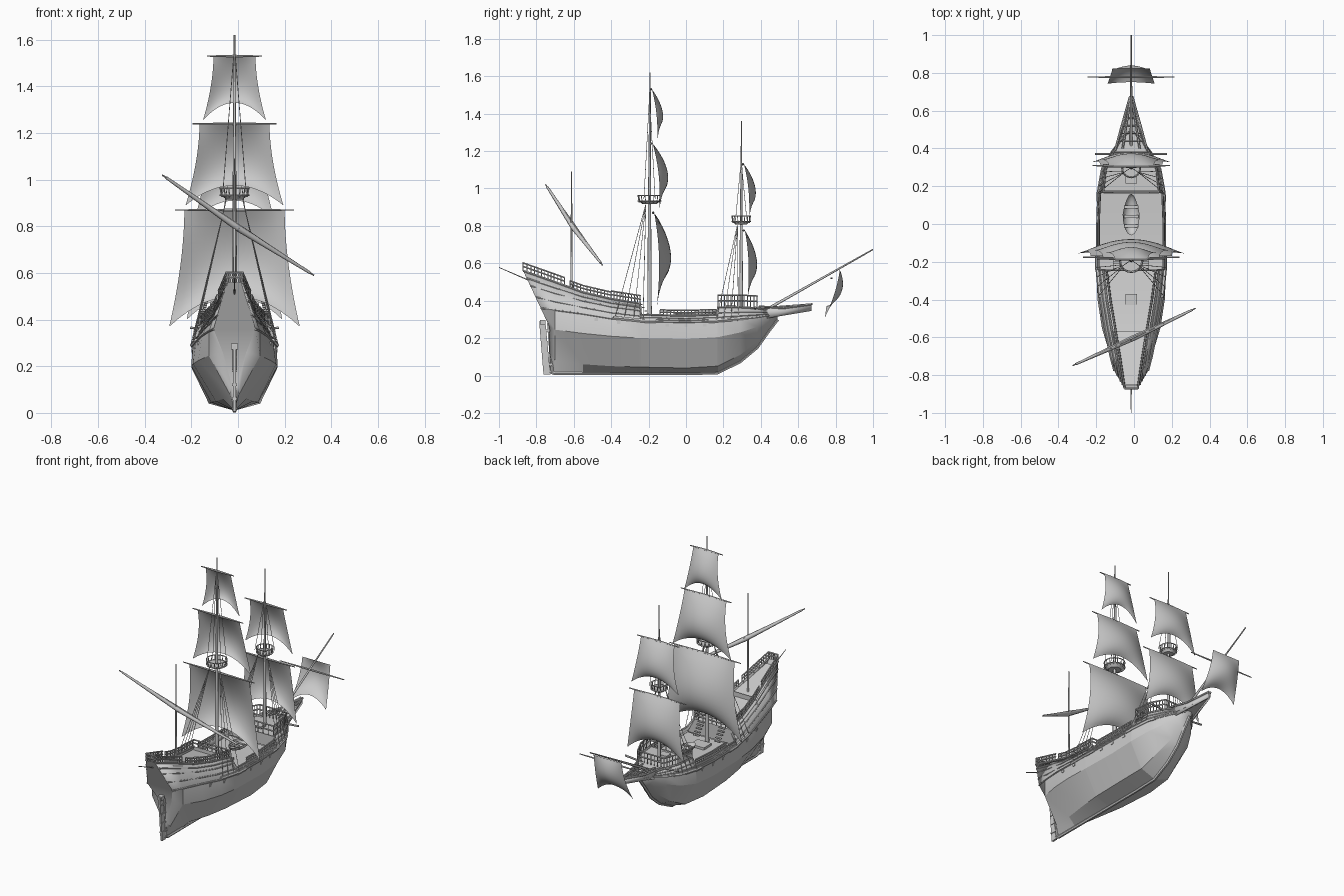
import bpy, bmesh, math
from mathutils import Vector, Matrix

cube = bpy.data.objects.get("Cube")
if cube:
    bpy.data.objects.remove(cube)

CX = -0.015  # centreline of the ship
grey = bpy.data.materials.new("plain grey")
grey.use_nodes = True
grey.diffuse_color = (0.6, 0.6, 0.6, 1)
grey.node_tree.nodes["Principled BSDF"].inputs["Base Color"].default_value = (0.6, 0.6, 0.6, 1)


def finish(name, mesh, angle=30):
    mesh.materials.clear()
    mesh.materials.append(grey)
    ob = bpy.data.objects.new(name, mesh)
    ob.location.x = CX
    bpy.context.collection.objects.link(ob)
    bpy.ops.object.select_all(action='DESELECT')
    ob.select_set(True)
    bpy.context.view_layer.objects.active = ob
    bpy.ops.object.shade_smooth_by_angle(angle=math.radians(angle))
    return ob


def from_bm(name, bm, angle=30):
    mesh = bpy.data.meshes.new(name)
    bm.to_mesh(mesh)
    bm.free()
    return finish(name, mesh, angle)


def tubes(name, paths, r, taper=1.0, res=1):
    """Round bars along point lists, tapering towards their ends."""
    cu = bpy.data.curves.new(name, 'CURVE')
    cu.dimensions, cu.fill_mode = '3D', 'FULL'
    cu.bevel_depth, cu.bevel_resolution, cu.use_fill_caps = r, res, True
    for path in paths:
        sp = cu.splines.new('POLY')
        sp.points.add(len(path) - 1)
        for i, p in enumerate(path):
            sp.points[i].co = (*p, 1)
            sp.points[i].radius = 1 + (taper - 1) * i / (len(path) - 1)
    tmp = bpy.data.objects.new("tube_path", cu)
    bpy.context.collection.objects.link(tmp)
    graph = bpy.context.evaluated_depsgraph_get()
    mesh = bpy.data.meshes.new_from_object(tmp.evaluated_get(graph))
    bpy.data.objects.remove(tmp)
    return finish(name, mesh, 50)


def boxes(name, items):
    """Boxes given as (centre, size) pairs."""
    bm = bmesh.new()
    for c, s in items:
        bmesh.ops.create_cube(bm, size=1, matrix=Matrix.Translation(c) @ Matrix.Diagonal((*s, 1)))
    return from_bm(name, bm)


def grid(name, rows, angle=30, thick=0):
    """Skin of quads through rows of points."""
    bm = bmesh.new()
    vs = [[bm.verts.new(p) for p in row] for row in rows]
    for a, b in zip(vs, vs[1:]):
        for i in range(len(a) - 1):
            bm.faces.new((a[i], a[i + 1], b[i + 1], b[i]))
    bmesh.ops.remove_doubles(bm, verts=bm.verts, dist=1e-5)
    bmesh.ops.recalc_face_normals(bm, faces=bm.faces)
    ob = from_bm(name, bm, angle)
    if thick:
        mod = ob.modifiers.new("thickness", 'SOLIDIFY')
        mod.thickness, mod.offset = thick, -1


def both(path):
    return [path, [(-x, y, z) for x, y, z in path]]


# Hull sections: y, then (half width, height) for keel, bilge, widest line, deck line, sheer
STATIONS = [
    (-.88, (0, .02), (.012, .12), (.05, .26), (.09, .36), (.035, .56)),
    (-.70, (0, .01), (.02, .08), (.11, .245), (.11, .35), (.06, .50)),
    (-.55, (0, .01), (.05, .06), (.155, .225), (.14, .33), (.085, .445)),
    (-.40, (0, .01), (.08, .05), (.178, .21), (.165, .305), (.11, .41)),
    (-.245, (0, .01), (.10, .045), (.185, .20), (.18, .29), (.13, .385)),
    (-.24, (0, .01), (.10, .045), (.185, .20), (.18, .29), (.172, .325)),
    (0, (0, .01), (.11, .04), (.185, .195), (.18, .285), (.172, .32)),
    (.165, (0, .015), (.10, .05), (.18, .205), (.172, .29), (.165, .325)),
    (.17, (0, .015), (.10, .05), (.18, .205), (.172, .29), (.148, .365)),
    (.29, (0, .075), (.08, .11), (.15, .23), (.15, .30), (.135, .365)),
    (.38, (0, .15), (.045, .18), (.10, .26), (.105, .31), (.095, .36)),
    (.44, (0, .235), (.02, .25), (.05, .285), (.06, .32), (.06, .35)),
    (.49, (0, .30), (.004, .305), (.008, .315), (.012, .33), (.014, .345)),
]


def P(y, k):
    """Point on the left side at length y and section position k."""
    i = max(j for j in range(len(STATIONS) - 1) if STATIONS[j][0] <= y + 1e-6)
    a, b = STATIONS[i], STATIONS[i + 1]
    j = min(int(k), 3)
    low, high = (Vector(s[j + 1]).lerp(Vector(s[j + 2]), k - j) for s in (a, b))
    w, z = low.lerp(high, (y - a[0]) / (b[0] - a[0]))
    rake = max(0, (-.70 - y) / .18) * .15 * min(1, 1 - (z - .26) / .32)
    return (w, y + rake, z)


def side(y0, y1, k, dz=0.0):
    ys = sorted({y0, y1} | {s[0] for s in STATIONS if y0 < s[0] < y1})
    return [(x, y, z + dz) for x, y, z in (P(y, k) for y in ys)]


# Hull shell with closed stern and bow
rows = []
for s in STATIONS:
    half = [P(s[0], k) for k in (4, 3, 2, 1, 0)]
    rows.append(half + [(-x, y, z) for x, y, z in half[-2::-1]])
grid("hull", rows, 22, 0.006)
for name, row in (("transom", rows[0]), ("bow_cap", rows[-1])):
    grid(name, [row[:5], row[:3:-1]])

# Keel, stem, wales
tubes("keel_and_stem", [side(-.88, .49, 0)], 0.01)
for k, r in ((3, .005), (3.3, .004), (3.6, .004), (4, .006)):
    tubes("wale", both(side(-.88, .48, k)), r)
tubes("upper_wale", both(side(-.88, -.245, 3.8)), .005)
tubes("channel", both(side(-.39, -.16, 3.05)) + both(side(.12, .33, 3.05)), .011)

# Rudder, hinges and tiller port
bm = bmesh.new()
f = bm.faces.new([bm.verts.new((-.006, y, z)) for y, z in
                  ((-.785, .29), (-.752, .29), (-.725, .005), (-.762, .005))])
ext = bmesh.ops.extrude_face_region(bm, geom=[f])
bmesh.ops.translate(bm, vec=(.012, 0, 0), verts=[v for v in ext['geom'] if isinstance(v, bmesh.types.BMVert)])
bmesh.ops.recalc_face_normals(bm, faces=bm.faces)
from_bm("rudder", bm)
boxes("rudder_hinge", [((0, -.742, z), (.02, .05, .01)) for z in (.06, .12, .18, .24)])
tubes("stern_post", [[(0, -.735, .28), (0, -.715, .012)]], .009)
boxes("tiller_port", [((0, -.765, .285), (.03, .03, .025))])


# Decks and bulkheads
def deck(name, y0, y1, k, dz=0.0):
    grid(name, [[(-x, y, z), (x, y, z)] for x, y, z in side(y0, y1, k, dz)])


deck("waist_deck", -.24, .165, 3)
deck("quarter_deck", -.57, -.245, 3.75)
deck("poop_deck", -.88, -.57, 3.8, .015)
deck("forecastle_deck", .17, .49, 3.9)
for name, y, ka in (("quarter_bulkhead", -.245, 3), ("fore_bulkhead", .17, 3), ("poop_bulkhead", -.57, 3.6)):
    grid(name, [[(-x, y, z), (x, y, z)] for x, y, z in (P(y, ka), P(y, 4))])


# Balustrades
def railing(name, y0, y1, h, n, cross=()):
    ys = [y0 + (y1 - y0) * i / n for i in range(n + 1)]
    posts, bars = [], []
    for x, y, z in (P(y, 4) for y in ys):
        posts += both([(x, y, z), (x, y, z + h)])
    for d in (h, h * .55):
        bars += both(side(y0, y1, 4, d))
    for yc in cross:
        x, y, z = P(yc, 4)
        bars += [[(-x, y, z + d), (x, y, z + d)] for d in (h, h * .5)]
        posts += [[(x * t / 4, y, z), (x * t / 4, y, z + h)] for t in range(-3, 4)]
    tubes(name + "_posts", posts, .003)
    tubes(name + "_rails", bars, .0045)


railing("quarter_railing", -.40, -.245, .042, 10, (-.245,))
railing("after_railing", -.62, -.40, .036, 12)
railing("poop_railing", -.88, -.65, .042, 12, (-.88,))
railing("waist_railing", -.14, .16, .028, 16)
railing("fore_railing", .172, .38, .065, 12, (.172, .38))

# Beakhead: side panels, floor and lattice
for s in (1, -1):
    grid("beak_side", [[(s * .07, .40, .30), (s * .006, .67, .345)],
                       [(s * .08, .40, .355), (s * .008, .67, .378)]], 30, .006)
grid("beak_floor", [[(-.07, .42, .325), (.07, .42, .325)], [(-.004, .67, .352), (.004, .67, .352)]])
tubes("beak_rail", both([(.085, .39, .37), (.05, .52, .36), (.006, .675, .382)])
      + both([(.045, .40, .36), (.004, .66, .38)]), .006)
tubes("beak_lattice", [[(-w, y, .365), (w, y, .365)] for w, y in
                       ((.07, .44), (.058, .48), (.045, .52), (.033, .56), (.02, .60))], .003)
tubes("cathead", both([(.07, .37, .355), (.19, .37, .365)]), .006)

# Masts, bowsprit and stern boom
tubes("main_mast", [[(0, -.195, .2), (0, -.195, .95), (0, -.192, 1.62)]], .013, .25, 2)
tubes("fore_mast", [[(0, .295, .25), (0, .295, .83), (0, .297, 1.36)]], .011, .25, 2)
tubes("mizzen_mast", [[(0, -.612, .4), (0, -.612, 1.09)]], .007, .4, 2)
tubes("bowsprit", [[(0, .32, .29), (0, 1.0, .674)]], .009, .4, 2)
tubes("stern_boom", [[(0, -.82, .50), (0, -1.0, .578)]], .004, .5)


# Square sails with yards
def sail(name, yard, wt, wb, top, bottom, belly, arch, n=14):
    (yt, zt), (yb, zb) = top, bottom
    rows = []
    for i in range(n + 1):
        v = i / n
        w = wt + (wb - wt) * v ** 1.8
        row = []
        for j in range(-n // 2, n // 2 + 1):
            u = 2 * j / n
            bulge = belly * math.sin(math.pi * v ** .9 * .93) * (1 - .75 * u * u)
            row.append((w * u, yt + (yb - yt) * v + bulge,
                        zt + (zb - zt) * v + arch * (1 - u * u) * v ** 3))
        rows.append(row)
    grid(name, rows, 60)
    if yard:
        tubes(name + "_yard", [[(0, yt - .006, zt), (s * yard, yt - .006, zt)] for s in (1, -1)], .007, .4)


sail("main_course", .255, .215, .28, (-.17, .87), (-.16, .37), .085, .13)
sail("main_topsail", .18, .15, .21, (-.178, 1.24), (-.145, .89), .065, .085)
sail("main_topgallant", .118, .09, .135, (-.182, 1.53), (-.155, 1.255), .045, .075)
sail("fore_course", .205, .165, .205, (.315, .775), (.325, .40), .06, .10)
sail("fore_topsail", .15, .12, .17, (.31, 1.13), (.335, .835), .05, .075)
sail("spritsail", 0, .10, .125, (.822, .565), (.74, .31), .05, .06)
tubes("spritsail_yard", [[(0, .778, .52), (s * .23, .778, .52)] for s in (1, -1)], .006, .5)

# Furled lateen sail on its slanted yard
ends = Vector((-.31, -.75, 1.02)), Vector((.34, -.447, .59))
mid = (ends[0] + ends[1]) / 2
tubes("lateen_yard", [[mid, e] for e in ends], .007, .5)
tubes("furled_lateen_sail", [[mid - Vector((0, .004, .012)), e.lerp(mid, .05)] for e in ends], .015, .4, 2)


# Crow's nests
def nest(name, y, z, r):
    bm = bmesh.new()
    bmesh.ops.create_cone(bm, cap_ends=True, segments=16, radius1=r * .6, radius2=r * .9, depth=.018,
                          matrix=Matrix.Translation((0, y, z)))
    from_bm(name, bm)
    ring = [(math.cos(a * math.pi / 8), math.sin(a * math.pi / 8)) for a in range(17)]
    tubes(name + "_rim", [[(r * c, y + r * s, z + h) for c, s in ring] for h in (.008, .038)], .003)
    tubes(name + "_posts", [[(r * .9 * c, y + r * .9 * s, z), (r * c, y + r * s, z + .038)]
                            for c, s in ring[:16]], .0025)


nest("main_nest", -.195, .925, .062)
nest("fore_nest", .295, .815, .05)

# Shrouds from the nests to the channels, and upper rigging
ropes = []
for ym, zn, ztop, feet in ((-.195, .915, 1.5, (-.38, -.33, -.28, -.23)), (.295, .805, 1.15, (.16, .20, .24, .28))):
    for y in feet:
        x, _, z = P(y, 3.05)
        ropes += both([(x + .008, y, z), (.035, ym - .02, zn)])
    for d in (-.03, .03):
        ropes += both([(.05, ym + d, zn + .03), (.006, ym, ztop)])
tubes("shrouds", ropes, .0016)

# Longboat on the waist deck
bm = bmesh.new()
bmesh.ops.create_uvsphere(bm, u_segments=16, v_segments=10, radius=1)
bmesh.ops.bisect_plane(bm, geom=bm.verts[:] + bm.edges[:] + bm.faces[:], plane_co=(0, 0, 0),
                       plane_no=(0, 0, 1), clear_outer=True)
for v in bm.verts:
    v.co = (v.co.x * .045 * (1 - .3 * max(0, v.co.y)), .05 + v.co.y * .11, .338 + v.co.z * .04)
from_bm("longboat", bm, 60)
boxes("longboat_seat", [((0, y, .33), (.075, .015, .005)) for y in (-.01, .04, .09)])

# Deck fittings: hatch, ladders, ports
boxes("hatch", [((0, -.13, .293), (.10, .08, .018)), ((0, -.40, .39), (.06, .06, .015)),
                ((0, .24, .37), (.06, .05, .015))])
boxes("ladder_step", [((s * .075, -.24 + .012 * i, .38 - .017 * i), (.04, .014, .005))
                      for s in (1, -1) for i in range(5)])
ports = []
for y in (-.48, -.36, -.10, 0, .10):
    x, _, z = P(y, 2.8)
    ports += [((s * x, y, z), (.008, .018, .016)) for s in (1, -1)]
boxes("gun_port", ports)
